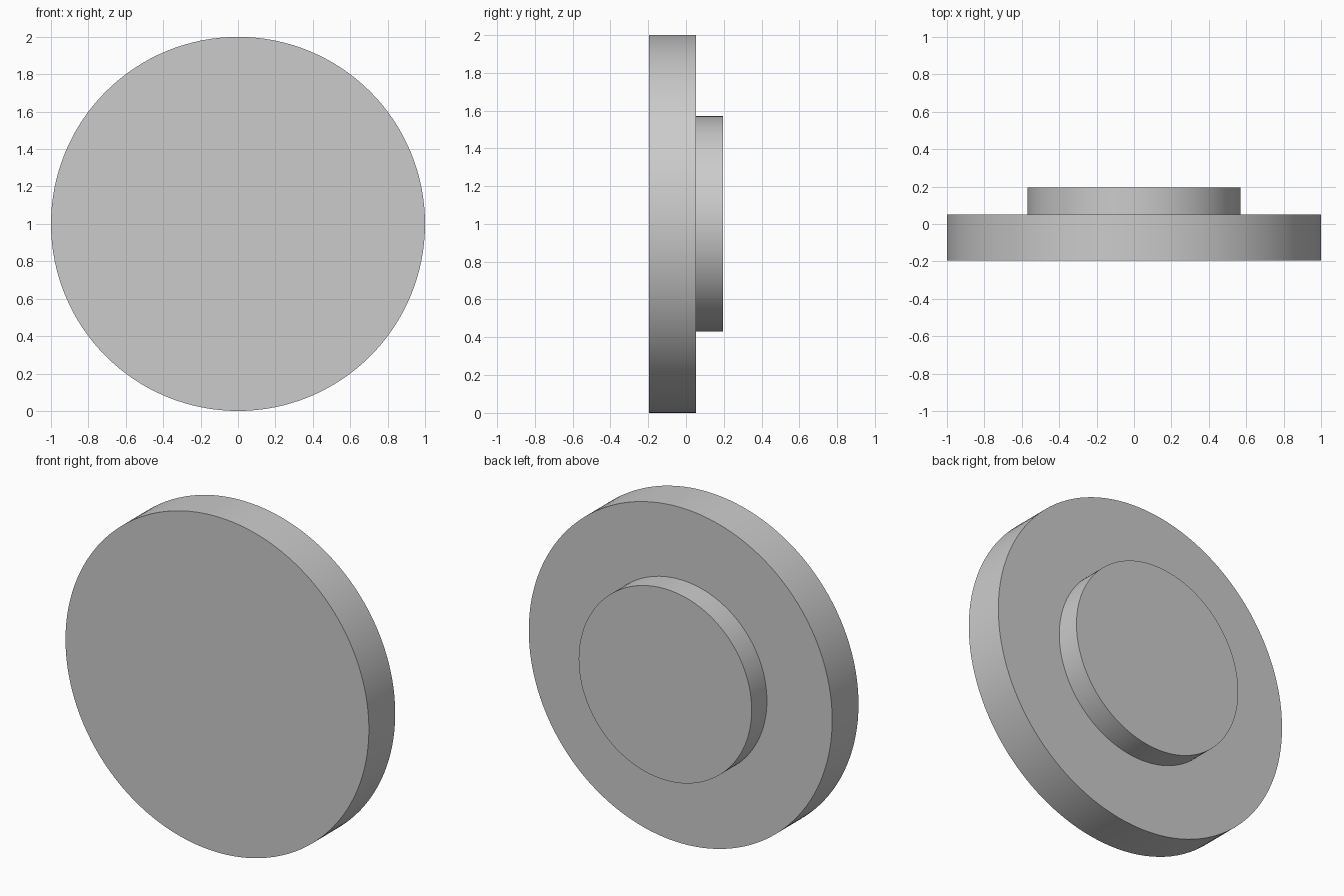
import bpy, bmesh, math

if "Cube" in bpy.data.objects:
    bpy.data.objects.remove(bpy.data.objects["Cube"])

SIDES = 128
CENTRE_Z = 1.0
# Stepped profile (radius, y) from front rim to back of the boss
PROFILE = [(1.0, -0.196), (1.0, 0.052), (0.57, 0.052), (0.57, 0.196)]


def lathe_y(name, profile):
    """Turn a profile about a horizontal axis along y and cap both ends."""
    bm = bmesh.new()
    rings = []
    for r, y in profile:
        rings.append([bm.verts.new((r * math.cos(a), y, CENTRE_Z + r * math.sin(a)))
                      for a in (2 * math.pi * i / SIDES for i in range(SIDES))])
    for a, b in zip(rings, rings[1:]):
        for i in range(SIDES):
            j = (i + 1) % SIDES
            bm.faces.new((a[i], a[j], b[j], b[i]))
    bm.faces.new(rings[0])
    bm.faces.new(rings[-1])
    bmesh.ops.recalc_face_normals(bm, faces=bm.faces)
    mesh = bpy.data.meshes.new(name)
    bm.to_mesh(mesh)
    bm.free()
    obj = bpy.data.objects.new(name, mesh)
    bpy.context.collection.objects.link(obj)
    return obj


# Wide disc with a smaller raised boss on its back
disc = lathe_y("disc_with_rear_boss", PROFILE)
bpy.context.view_layer.objects.active = disc
disc.select_set(True)
bpy.ops.object.shade_smooth_by_angle(angle=math.radians(30))
